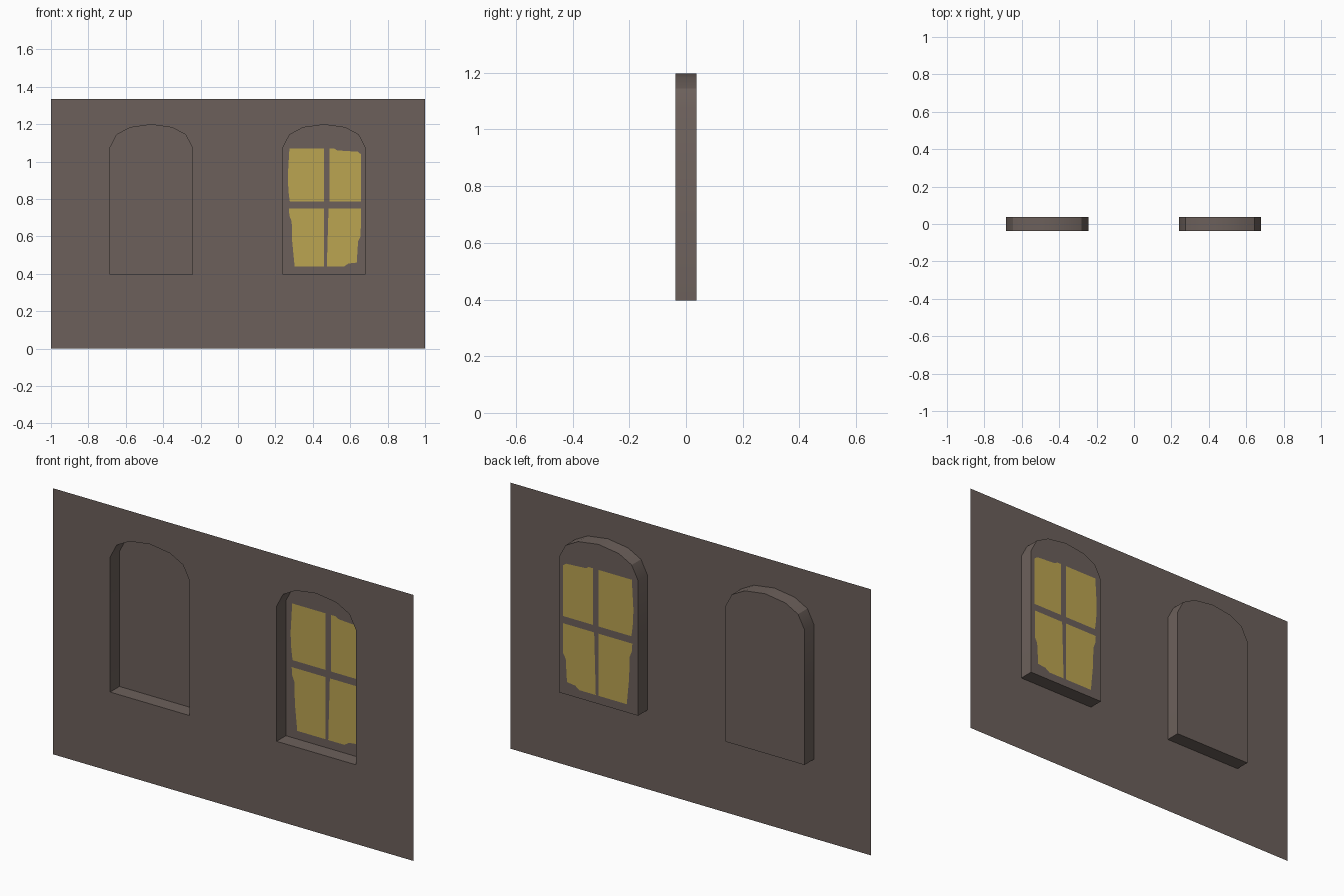
import bpy
from mathutils import Vector
from mathutils.geometry import tessellate_polygon

if "Cube" in bpy.data.objects:
    bpy.data.objects.remove(bpy.data.objects["Cube"])

FRONT, BACK = -0.037, 0.037
WALL_HEIGHT = 1.335


def material(name, color):
    m = bpy.data.materials.new(name)
    m.diffuse_color = (*color, 1)
    m.use_nodes = True
    m.node_tree.nodes["Principled BSDF"].inputs["Base Color"].default_value = m.diffuse_color
    return m


brown = material("brown plaster", (0.150, 0.117, 0.104))
yellow = material("lit yellow glass", (0.500, 0.373, 0.083))


def make_object(name, verts, faces, mat):
    me = bpy.data.meshes.new(name)
    me.from_pydata(verts, [], faces)
    me.materials.append(mat)
    ob = bpy.data.objects.new(name, me)
    bpy.context.collection.objects.link(ob)
    return ob


def flat_sheet(name, loops, y, mat):
    """Flat sheet facing the front; first loop is the outline, the rest are holes."""
    loops = [[Vector((x, y, z)) for x, z in lp] for lp in loops]
    verts = [v for lp in loops for v in lp]
    faces = []
    for a, b, c in tessellate_polygon(loops):
        n = (verts[b] - verts[a]).cross(verts[c] - verts[a])
        faces.append((a, b, c) if n.y < 0 else (a, c, b))
    return make_object(name, verts, faces, mat)


def arch(cx):
    """Window outline, counter-clockwise seen from the front."""
    half = [(0.22, 0.397), (0.22, 1.075), (0.184, 1.144), (0.113, 1.182)]
    right = [(cx + x, z) for x, z in half]
    left = [(cx - x, z) for x, z in reversed(half)]
    return right + [(cx, 1.198)] + left


def reveal(name, outline):
    """Band of side walls joining the wall opening to the recessed panel."""
    n = len(outline)
    verts = [(x, y, z) for y in (FRONT, BACK) for x, z in outline]
    faces = [(i, n + i, n + (i + 1) % n, (i + 1) % n) for i in range(n)]
    ob = make_object(name, verts, faces, brown)
    bpy.ops.object.select_all(action='DESELECT')
    ob.select_set(True)
    bpy.context.view_layer.objects.active = ob
    bpy.ops.object.shade_smooth_by_angle(angle=0.5236)
    return ob


left_arch, right_arch = arch(-0.464), arch(0.46)

# Wall with two arched openings
flat_sheet("wall", [[(-1, 0), (1, 0), (1, WALL_HEIGHT), (-1, WALL_HEIGHT)],
                    left_arch, right_arch], FRONT, brown)

# Side walls of the recesses
reveal("left_window_reveal", left_arch)
reveal("right_window_reveal", right_arch)

# Glass panes of the lit window, with slightly uneven edges
panes = {
    "pane_top_left": [(0.277, 0.786), (0.459, 0.786), (0.459, 1.07),
                      (0.275, 1.07), (0.266, 0.92), (0.27, 0.84)],
    "pane_top_right": [(0.49, 0.786), (0.657, 0.786), (0.657, 1.04),
                       (0.64, 1.053), (0.53, 1.06), (0.515, 1.07), (0.49, 1.07)],
    "pane_bottom_left": [(0.303, 0.438), (0.459, 0.438), (0.459, 0.75),
                         (0.272, 0.75), (0.275, 0.71), (0.287, 0.68), (0.29, 0.57)],
    "pane_bottom_right": [(0.475, 0.438), (0.565, 0.438), (0.59, 0.455),
                          (0.635, 0.46), (0.642, 0.575), (0.656, 0.6),
                          (0.657, 0.75), (0.484, 0.75)],
}
for name, outline in panes.items():
    flat_sheet(name, [outline], BACK, yellow)

# Recessed panels: plain on the left, cut out around the panes on the right
flat_sheet("left_window_panel", [left_arch], BACK, brown)
flat_sheet("right_window_frame", [right_arch] + list(panes.values()), BACK, brown)
